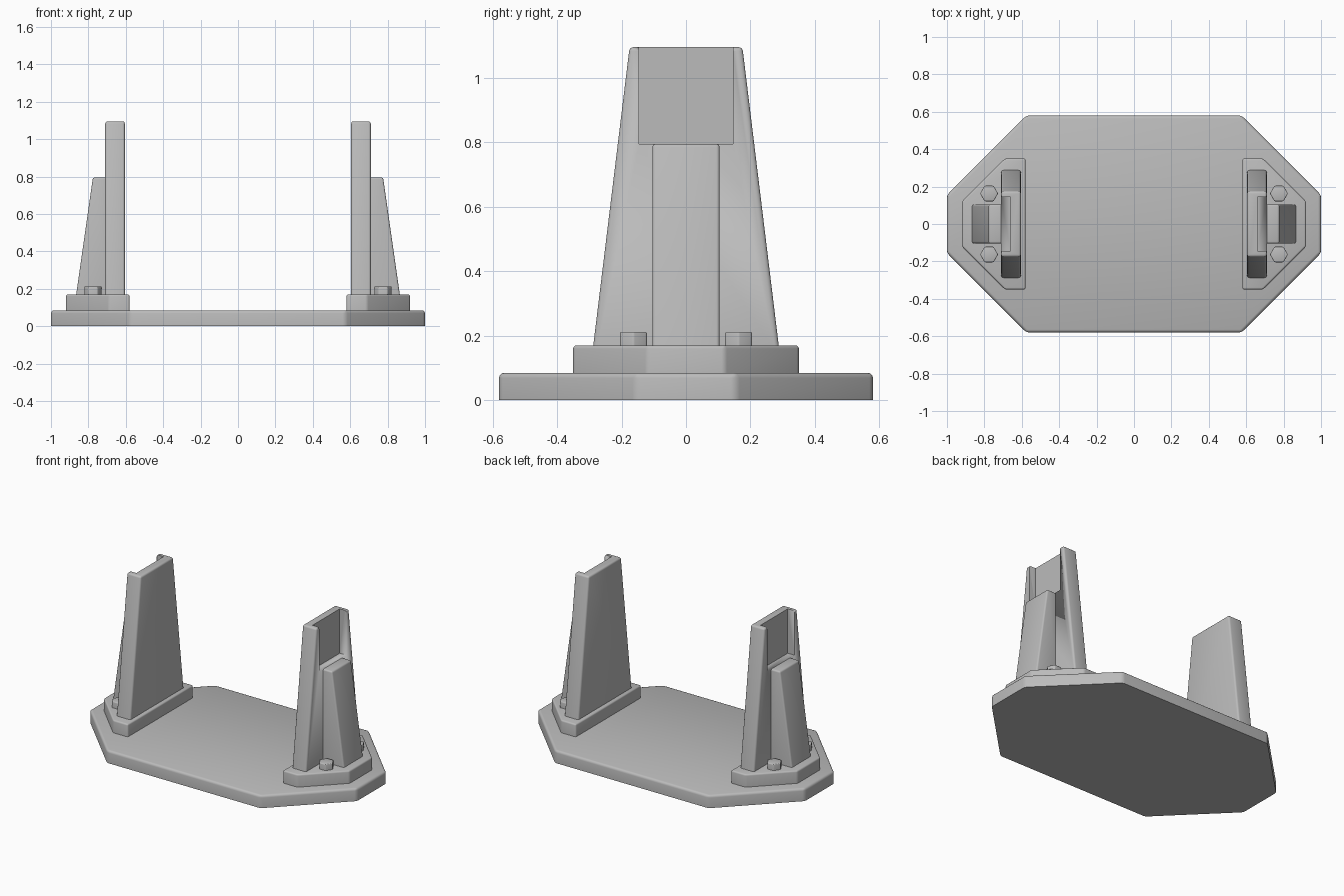
import bpy, bmesh, math

if "Cube" in bpy.data.objects:
    bpy.data.objects.remove(bpy.data.objects["Cube"])

grey = bpy.data.materials.new("plain grey")
grey.diffuse_color = (0.5, 0.5, 0.5, 1)
grey.use_nodes = True
grey.node_tree.nodes["Principled BSDF"].inputs["Base Color"].default_value = grey.diffuse_color


def prism(name, points, axis, lo, hi, bevel=0.0, mirror=True):
    """Extrude a flat outline along z, x or y; round every edge except the bottom ones."""
    place = {"z": lambda a, b, t: (a, b, t),   # outline in x, y
             "x": lambda a, b, t: (t, a, b),   # outline in y, z
             "y": lambda a, b, t: (a, t, b)}[axis]  # outline in x, z
    bm = bmesh.new()
    rings = [[bm.verts.new(place(a, b, t)) for a, b in points] for t in (lo, hi)]
    n = len(points)
    for ring in rings:
        bm.faces.new(ring)
    for i in range(n):
        j = (i + 1) % n
        bm.faces.new((rings[0][i], rings[0][j], rings[1][j], rings[1][i]))
    bmesh.ops.recalc_face_normals(bm, faces=bm.faces)
    if bevel:
        floor = min(v.co.z for v in bm.verts) + 1e-4
        edges = [e for e in bm.edges if any(v.co.z > floor for v in e.verts)]
        bmesh.ops.bevel(bm, geom=edges, offset=bevel, segments=3, profile=0.5,
                        affect='EDGES', clamp_overlap=True)
    mesh = bpy.data.meshes.new(name)
    bm.to_mesh(mesh)
    bm.free()
    mesh.materials.append(grey)
    obj = bpy.data.objects.new(name, mesh)
    bpy.context.collection.objects.link(obj)
    bpy.ops.object.select_all(action='DESELECT')
    obj.select_set(True)
    bpy.context.view_layer.objects.active = obj
    bpy.ops.object.shade_smooth_by_angle(angle=math.radians(35))
    if mirror:
        obj.modifiers.new("Mirror", 'MIRROR')
    return obj


# Eight-sided base plate
prism("base_plate",
      [(1, -0.155), (1, 0.155), (0.575, 0.58), (-0.575, 0.58),
       (-1, 0.155), (-1, -0.155), (-0.575, -0.58), (0.575, -0.58)],
      "z", 0, 0.085, 0.016, mirror=False)

# Raised foot under each upright
prism("foot",
      [(0.58, -0.35), (0.69, -0.35), (0.92, -0.12),
       (0.92, 0.12), (0.69, 0.35), (0.58, 0.35)],
      "z", 0.08, 0.17, 0.01)

# Tapered upright with a shallow pocket in its outer face
upright = prism("upright",
                [(-0.29, 0.15), (0.29, 0.15), (0.175, 1.095), (-0.175, 1.095)],
                "x", 0.605, 0.71, 0.012)
cutter = prism("pocket_cutter",
               [(-0.145, 0.795), (0.145, 0.795), (0.145, 1.2), (-0.145, 1.2)],
               "x", 0.66, 0.8, mirror=False)
cutter.hide_render = True
cutter.hide_viewport = True
cut = upright.modifiers.new("Pocket", 'BOOLEAN')
cut.operation = 'DIFFERENCE'
cut.solver = 'EXACT'
cut.object = cutter
upright.modifiers.move(len(upright.modifiers) - 1, 0)

# Sloping brace on the outside of each upright
prism("brace",
      [(0.69, 0.15), (0.868, 0.15), (0.776, 0.795), (0.69, 0.795)],
      "y", -0.104, 0.104, 0.01)

# Hexagonal bolt heads either side of the brace
for side, label in ((-1, "front"), (1, "back")):
    hexagon = [(0.775 + 0.048 * math.cos(k * math.pi / 3),
                side * 0.163 + 0.048 * math.sin(k * math.pi / 3)) for k in range(6)]
    prism("bolt_" + label, hexagon, "z", 0.16, 0.212, 0.005)
